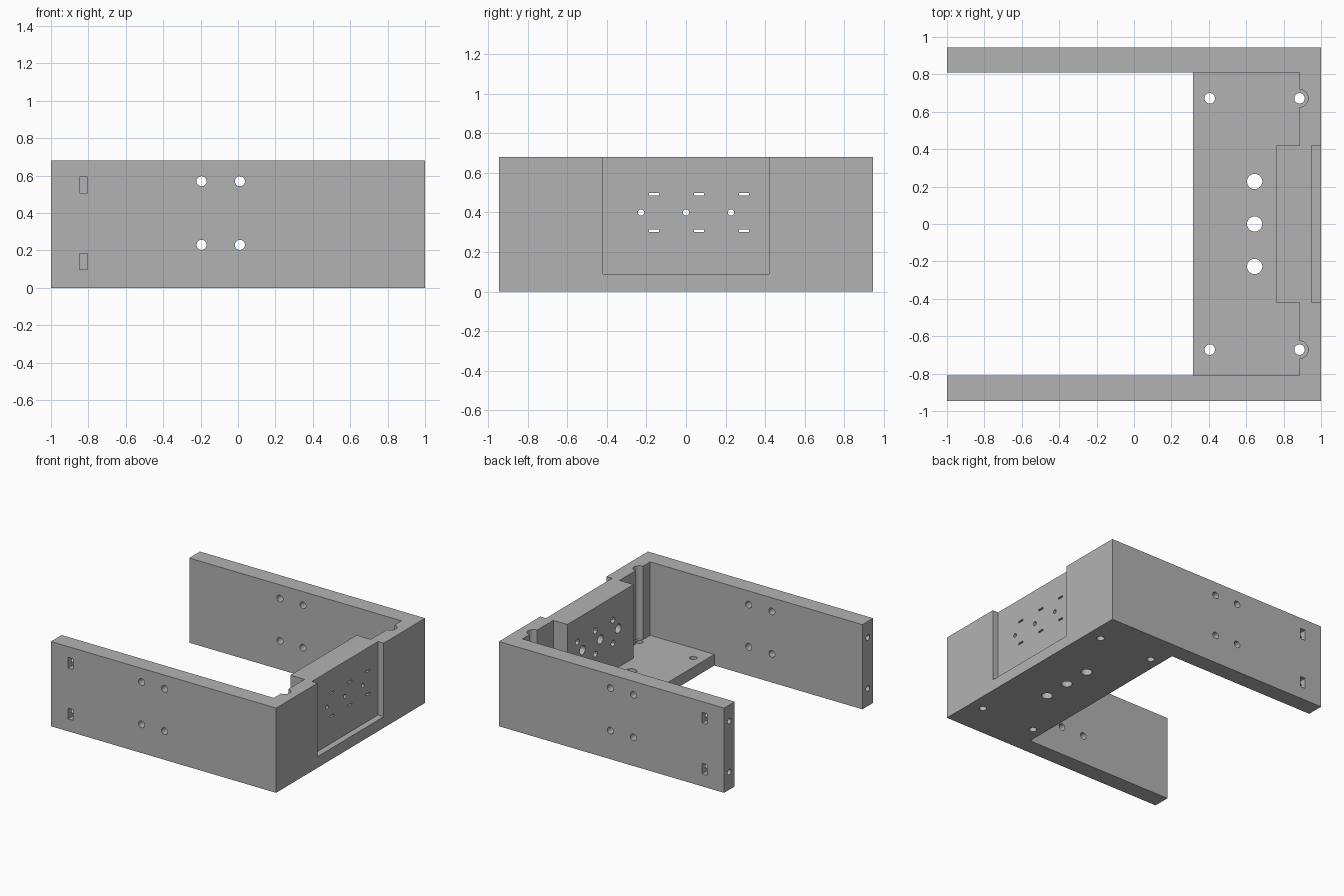
import bpy, bmesh
from mathutils import Matrix, Vector

cube = bpy.data.objects.get("Cube")
if cube:
    bpy.data.objects.remove(cube, do_unlink=True)

grey = bpy.data.materials.new("plain_grey")
grey.use_nodes = True
colour = (0.45, 0.45, 0.45, 1)
grey.diffuse_color = colour
grey.node_tree.nodes["Principled BSDF"].inputs["Base Color"].default_value = colour

HEIGHT, HALF_Y, WALL_Y = 0.68, 0.945, 0.81
FLOOR, FLOOR_X, WALL_X = 0.09, 0.315, 0.885


def make(name, bm):
    bmesh.ops.recalc_face_normals(bm, faces=bm.faces)
    mesh = bpy.data.meshes.new(name)
    bm.to_mesh(mesh)
    bm.free()
    ob = bpy.data.objects.new(name, mesh)
    bpy.context.collection.objects.link(ob)
    return ob


def prism(name, outline, z0, z1):
    bm = bmesh.new()
    face = bm.faces.new([bm.verts.new((x, y, z0)) for x, y in outline])
    top = bmesh.ops.extrude_face_region(bm, geom=[face])["geom"]
    verts = [v for v in top if isinstance(v, bmesh.types.BMVert)]
    bmesh.ops.translate(bm, verts=verts, vec=(0, 0, z1 - z0))
    return make(name, bm)


def box(x, y, z):
    return prism("cutter", [(x[0], y[0]), (x[1], y[0]), (x[1], y[1]), (x[0], y[1])], *z)


def rod(start, end, radius):
    a, b = Vector(start), Vector(end)
    turn = (b - a).to_track_quat("Z", "Y").to_matrix().to_4x4()
    bm = bmesh.new()
    bmesh.ops.create_cone(bm, cap_ends=True, segments=24, radius1=radius, radius2=radius,
                          depth=(b - a).length, matrix=Matrix.Translation((a + b) / 2) @ turn)
    return make("cutter", bm)


# U-shaped body with two arms
body = prism("bracket_body", [(-1, -HALF_Y), (1, -HALF_Y), (1, HALF_Y), (-1, HALF_Y),
                              (-1, WALL_Y), (FLOOR_X, WALL_Y), (FLOOR_X, -WALL_Y),
                              (-1, -WALL_Y)], 0, HEIGHT)


def cut(cutter):
    cutter.hide_render = True
    mod = body.modifiers.new("cut", "BOOLEAN")
    mod.operation, mod.solver, mod.object = "DIFFERENCE", "EXACT", cutter
    bpy.context.view_layer.objects.active = body
    bpy.ops.object.modifier_apply(modifier=mod.name)
    bpy.data.objects.remove(cutter, do_unlink=True)


# Open space above the floor, stepped round the thick middle of the end wall
cut(prism("cutter", [(0.2, -WALL_Y), (WALL_X, -WALL_Y), (WALL_X, -0.42), (0.76, -0.42),
                     (0.76, 0.42), (WALL_X, 0.42), (WALL_X, WALL_Y), (0.2, WALL_Y)],
          FLOOR, 0.8))

# Recess in the outside of the end wall
cut(box((0.95, 1.1), (-0.42, 0.42), (FLOOR, 0.8)))

# Floor screw holes and the grooves above the outer pair
for side in (-1, 1):
    y = side * 0.672
    cut(rod((WALL_X, y, FLOOR), (WALL_X, y, 0.8), 0.047))
    for x in (0.405, WALL_X):
        cut(rod((x, y, -0.1), (x, y, 0.2), 0.028))

# Three stations: floor hole, stepped wall hole and a pair of slots
for y in (-0.227, 0, 0.227):
    cut(rod((0.645, y, -0.1), (0.645, y, 0.2), 0.041))
    cut(rod((0.7, y, 0.4), (1.1, y, 0.4), 0.016))
    cut(rod((0.7, y, 0.4), (0.86, y, 0.4), 0.036))
    for z in (0.307, 0.492):
        cut(box((0.7, 1.1), (y + 0.04, y + 0.09), (z - 0.007, z + 0.007)))
        cut(rod((0.7, y + 0.065, z), (0.86, y + 0.065, z), 0.023))

# Holes through both arms
for x in (-0.195, 0.01):
    for z in (0.23, 0.57):
        cut(rod((x, -1.1, z), (x, 1.1, z), 0.027))

# Nut slots and end screw holes in each arm
for side in (-1, 1):
    for z in (0.142, 0.55):
        y = sorted((side * 0.84, side * 1.1))
        cut(box((-0.848, -0.804), y, (z - 0.043, z + 0.043)))
        cut(rod((-1.1, side * 0.878, z), (-0.76, side * 0.878, z), 0.022))

body.data.materials.clear()
body.data.materials.append(grey)
for poly in body.data.polygons:
    poly.material_index = 0
bpy.ops.object.select_all(action="DESELECT")
body.select_set(True)
bpy.context.view_layer.objects.active = body
bpy.ops.object.shade_smooth_by_angle()
